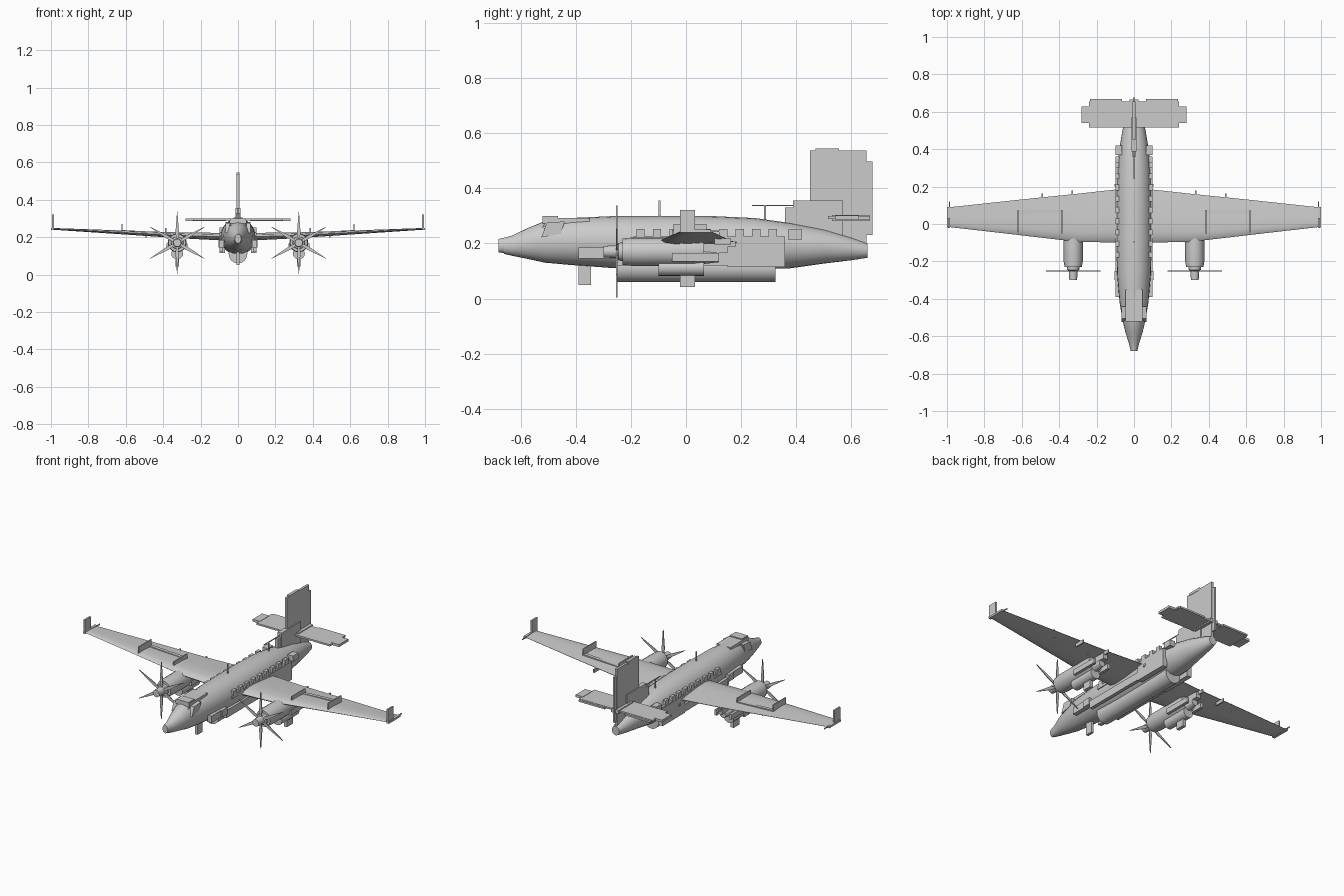
import bpy, bmesh, math
from mathutils import Matrix


def finish(name, bm, smooth=False):
    bmesh.ops.recalc_face_normals(bm, faces=bm.faces)
    me = bpy.data.meshes.new(name)
    bm.to_mesh(me)
    bm.free()
    ob = bpy.data.objects.new(name, me)
    bpy.context.collection.objects.link(ob)
    if smooth:
        bpy.ops.object.select_all(action='DESELECT')
        ob.select_set(True)
        bpy.context.view_layer.objects.active = ob
        bpy.ops.object.shade_smooth_by_angle(angle=math.radians(30))
    return ob


def loft(name, rings, smooth=True):
    """Skin a list of equal-length point rings and cap both ends."""
    bm = bmesh.new()
    vs = [[bm.verts.new(p) for p in r] for r in rings]
    n = len(rings[0])
    for a, b in zip(vs, vs[1:]):
        for i in range(n):
            j = (i + 1) % n
            bm.faces.new((a[i], a[j], b[j], b[i]))
    bm.faces.new(vs[0])
    bm.faces.new(vs[-1])
    return finish(name, bm, smooth)


def tube(name, stations, x=0, n=24):
    """Body along y from stations (y, z centre, half width, half height)."""
    ang = [2 * math.pi * i / n for i in range(n)]
    return loft(name, [[(x + rx * math.cos(a), y, zc + rz * math.sin(a)) for a in ang]
                       for y, zc, rx, rz in stations])


def box(name, x0, x1, y0, y1, z0, z1):
    bm = bmesh.new()
    m = Matrix.Translation(((x0 + x1) / 2, (y0 + y1) / 2, (z0 + z1) / 2))
    bmesh.ops.create_cube(bm, size=1, matrix=m @ Matrix.Diagonal((x1 - x0, y1 - y0, z1 - z0, 1)))
    return finish(name, bm)


def boxes(name, *dims):
    """The same box on the left and on the right."""
    x0, x1, *rest = dims
    box("right_" + name, x0, x1, *rest)
    box("left_" + name, -x1, -x0, *rest)


# Fuselage
tube("fuselage", [(-0.66, 0.191, 0.022, 0.029), (-0.63, 0.192, 0.03, 0.037),
                  (-0.58, 0.199, 0.046, 0.054), (-0.51, 0.206, 0.062, 0.076),
                  (-0.42, 0.207, 0.077, 0.085), (-0.27, 0.205, 0.09, 0.094),
                  (-0.1, 0.202, 0.095, 0.098), (0.1, 0.202, 0.095, 0.097),
                  (0.25, 0.2, 0.091, 0.092), (0.38, 0.192, 0.082, 0.082),
                  (0.5, 0.189, 0.062, 0.062), (0.6, 0.18, 0.04, 0.041), (0.658, 0.174, 0.024, 0.026)])
tube("nose_cap", [(-0.68, 0.192, 0.017, 0.024), (-0.655, 0.193, 0.023, 0.029)])
tube("belly_pod", [(-0.25, 0.112, 0.05, 0.052), (0.325, 0.112, 0.05, 0.052)])

# Cockpit
box("cockpit_roof", -0.045, 0.045, -0.52, -0.35, 0.272, 0.293)
box("cockpit_brow", -0.04, 0.04, -0.52, -0.465, 0.29, 0.299)
for s in (1, -1):
    prof = [(-0.525, 0.222), (-0.455, 0.235), (-0.44, 0.28), (-0.505, 0.275)]
    loft("cockpit_side_window", [[(s * x, y, z) for y, z in prof] for x in (0.045, 0.067)], False)
    prof = [(-0.545, 0.23), (-0.505, 0.28), (-0.5, 0.275), (-0.53, 0.23)]
    loft("windscreen", [[(s * x, y, z) for y, z in prof] for x in (0.004, 0.04)], False)

# Side panels and windows on the fuselage
for i in range(9):
    y = -0.18 + i * 0.06
    boxes("window", 0.08, 0.098, y, y + 0.03, 0.222, 0.252)
boxes("rear_window", 0.065, 0.1, 0.37, 0.42, 0.215, 0.25)
boxes("rear_side_panel", 0.07, 0.1, 0.15, 0.36, 0.115, 0.222)
boxes("panel_handle", 0.09, 0.105, 0.2, 0.215, 0.175, 0.19)
boxes("forward_side_strip", 0.075, 0.1, -0.39, -0.25, 0.145, 0.185)
boxes("front_sensor", 0.09, 0.105, -0.3, -0.25, 0.145, 0.185)
boxes("middle_side_strip", 0.08, 0.1, -0.25, 0.15, 0.12, 0.165)
boxes("window_rail", 0.085, 0.098, -0.19, 0.36, 0.21, 0.225)

# Antennas
box("chin_antenna", -0.008, 0.008, -0.39, -0.345, 0.05, 0.14)
box("roof_antenna", -0.003, 0.003, -0.1, -0.092, 0.29, 0.355)
box("wire_mast", -0.003, 0.003, 0.283, 0.291, 0.27, 0.337)
box("wire_antenna", -0.002, 0.002, 0.24, 0.39, 0.335, 0.34)

# Wings
AIRFOIL = [(0, 0), (0.05, 0.3), (0.2, 0.5), (0.45, 0.45), (0.75, 0.22), (1, 0.04),
           (1, -0.04), (0.75, -0.2), (0.45, -0.4), (0.2, -0.48), (0.05, -0.3)]
WING = [(0.0, -0.1, 0.195, 0.2, 0.045), (0.3, -0.096, 0.162, 0.209, 0.032),
        (0.65, -0.055, 0.126, 0.227, 0.02), (1.0, -0.015, 0.088, 0.245, 0.009)]
for s, side in ((1, "right"), (-1, "left")):
    loft(side + "_wing", [[(s * x, le + (te - le) * c, z + t * h) for c, h in AIRFOIL]
                          for x, le, te, z, t in WING])
    # Raised spoiler strip between the fences
    loft(side + "_wing_strip", [[(s * x, y, z + d) for y, d in ((0.055, 0), (0.075, 0), (0.075, 0.014), (0.055, 0.014))]
                                for x, z in ((0.385, 0.212), (0.62, 0.224))], False)
boxes("inner_fence", 0.382, 0.389, -0.05, 0.075, 0.205, 0.248)
boxes("outer_fence", 0.617, 0.624, -0.045, 0.075, 0.22, 0.27)
boxes("winglet", 0.985, 0.995, -0.022, 0.033, 0.24, 0.322)
boxes("tip_rail", 0.985, 1.0, -0.02, 0.09, 0.239, 0.25)
boxes("tip_wick", 0.985, 0.989, 0.08, 0.12, 0.241, 0.247)
for x, y, z in ((0.33, 0.18, 0.207), (0.49, 0.163, 0.217)):
    boxes("flap_hinge", x - 0.004, x + 0.004, y - 0.06, y, z - 0.02, z)

# Engines and propellers
PX, PZ, PR = 0.325, 0.17, 0.167
for s, side in ((1, "right"), (-1, "left")):
    x = s * PX
    tube(side + "_nacelle", [(-0.23, PZ, 0.046, 0.048), (-0.2, PZ, 0.051, 0.051),
                             (0.03, PZ, 0.051, 0.051), (0.065, PZ, 0.045, 0.046)], x, 16)
    tube(side + "_lower_nacelle", [(-0.1, 0.112, 0.032, 0.03), (0.065, 0.112, 0.032, 0.03)], x, 16)
    tube(side + "_spinner", [(-0.3, PZ, 0.021, 0.021), (-0.25, PZ, 0.023, 0.023),
                             (-0.245, PZ, 0.032, 0.032), (-0.225, PZ, 0.034, 0.034)], x, 16)
    tube(side + "_exhaust", [(0.06, 0.15, 0.026, 0.025), (0.12, 0.152, 0.02, 0.02)], x, 12)
    box(side + "_exhaust_fairing", x - 0.014, x + 0.014, 0.06, 0.15, 0.165, 0.2)
    box(side + "_nacelle_fin", x - 0.01, x + 0.01, -0.022, 0.033, 0.042, 0.1)
    for e in (1, -1):
        cx = x + e * 0.048
        box(side + "_nacelle_side_block", cx - 0.008, cx + 0.008, -0.05, 0.12, 0.135, 0.165)
    # Six pointed blades
    for k in range(6):
        a = math.radians(90 + 60 * k)
        ca, sa = math.cos(a), math.sin(a)
        prof = [(0.015, -0.006), (0.06, -0.009), (PR, -0.001), (PR, 0.001), (0.06, 0.009), (0.015, 0.006)]
        loft(side + "_propeller_blade", [[(x + r * ca - w * sa, y, PZ + r * sa + w * ca) for r, w in prof]
                                         for y in (-0.254, -0.249)], False)

# Tail
box("fin", -0.007, 0.007, 0.45, 0.655, 0.2, 0.538)
box("fin_cap", -0.009, 0.009, 0.47, 0.555, 0.53, 0.545)
box("rudder", -0.005, 0.005, 0.572, 0.677, 0.23, 0.497)
box("dorsal_fin", -0.013, 0.013, 0.388, 0.57, 0.23, 0.355)
box("dorsal_step", -0.01, 0.01, 0.36, 0.39, 0.25, 0.33)
boxes("tailplane", 0.0, 0.24, 0.515, 0.655, 0.289, 0.299)
boxes("tailplane_tip", 0.235, 0.282, 0.54, 0.628, 0.287, 0.301)
boxes("elevator", 0.065, 0.235, 0.625, 0.667, 0.287, 0.297)
box("tailplane_joint", -0.025, 0.025, 0.53, 0.665, 0.282, 0.304)
